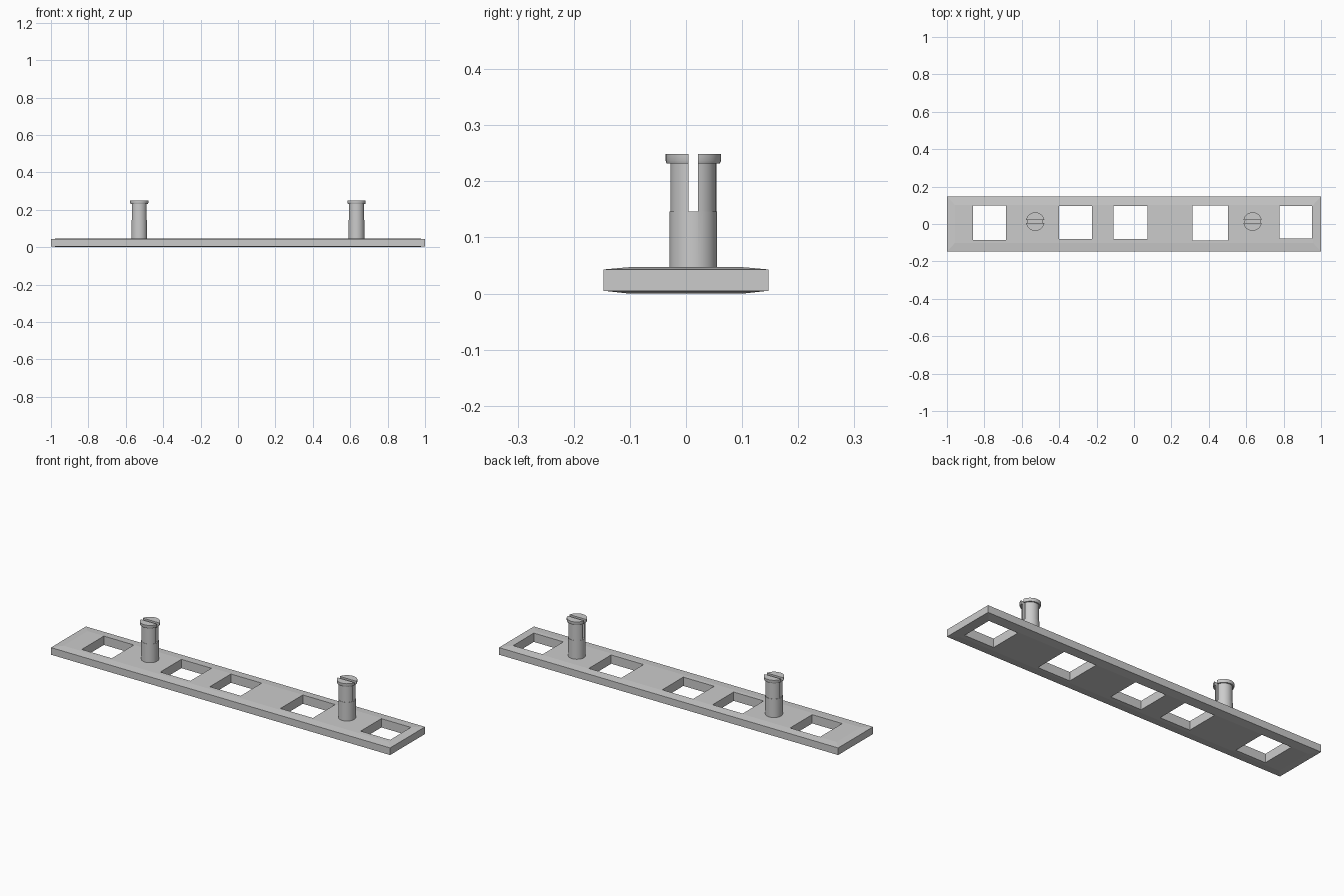
import bpy, bmesh, math

if "Cube" in bpy.data.objects:
    bpy.data.objects.remove(bpy.data.objects["Cube"])


def make_object(name, bm):
    bmesh.ops.recalc_face_normals(bm, faces=bm.faces)
    mesh = bpy.data.meshes.new(name)
    bm.to_mesh(mesh)
    bm.free()
    obj = bpy.data.objects.new(name, mesh)
    bpy.context.collection.objects.link(obj)
    return obj


def loft(name, rings):
    """Skin stacked closed rings of points and cap both ends."""
    bm = bmesh.new()
    loops = [[bm.verts.new(p) for p in ring] for ring in rings]
    n = len(loops[0])
    for a, b in zip(loops, loops[1:]):
        for i in range(n):
            j = (i + 1) % n
            bm.faces.new((a[i], a[j], b[j], b[i]))
    bm.faces.new(loops[0][::-1])
    bm.faces.new(loops[-1])
    return make_object(name, bm)


def rect(x0, x1, y0, y1, z):
    return [(x0, y0, z), (x1, y0, z), (x1, y1, z), (x0, y1, z)]


def box(name, x0, x1, y0, y1, z0, z1):
    return loft(name, [rect(x0, x1, y0, y1, z) for z in (z0, z1)])


def circle(cx, cy, r, z, n=32):
    return [(cx + r * math.cos(2 * math.pi * i / n),
             cy + r * math.sin(2 * math.pi * i / n), z) for i in range(n)]


def cut(obj, cutter):
    cutter.hide_render = True
    mod = obj.modifiers.new("cut", 'BOOLEAN')
    mod.operation, mod.solver, mod.object = 'DIFFERENCE', 'EXACT', cutter
    bpy.context.view_layer.objects.active = obj
    bpy.ops.object.modifier_apply(modifier=mod.name)
    bpy.data.objects.remove(cutter)


# Flat strip, very slightly thicker in the middle than at its rim
plate = loft("plate", [rect(-x, x, -y, y, z) for x, y, z in (
    (0.958, 0.102, 0.0), (1.0, 0.147, 0.005),
    (1.0, 0.147, 0.043), (0.958, 0.102, 0.047))])

# Square windows
for x0, x1, y0, y1 in ((-0.861, -0.684, -0.086, 0.10),
                       (-0.402, -0.225, -0.080, 0.097),
                       (-0.110, 0.072, -0.080, 0.097),
                       (0.312, 0.503, -0.088, 0.10),
                       (0.778, 0.952, -0.078, 0.096)):
    cut(plate, box("window_cutter", x0, x1, y0, y1, -0.1, 0.2))

# Split snap pegs with a lipped head
PEG_Y = 0.013
PROFILE = ((0.0425, 0.03), (0.0425, 0.146), (0.041, 0.146), (0.041, 0.232),
           (0.0475, 0.232), (0.0495, 0.237), (0.0495, 0.249))
for name, x in (("left_peg", -0.528), ("right_peg", 0.634)):
    peg = loft(name, [circle(x, PEG_Y, r, z) for r, z in PROFILE])
    cut(peg, box("slot_cutter", x - 0.1, x + 0.1,
                 PEG_Y - 0.0085, PEG_Y + 0.0085, 0.146, 0.3))
    bpy.ops.object.select_all(action='DESELECT')
    peg.select_set(True)
    bpy.context.view_layer.objects.active = peg
    bpy.ops.object.shade_smooth_by_angle(angle=math.radians(25))
